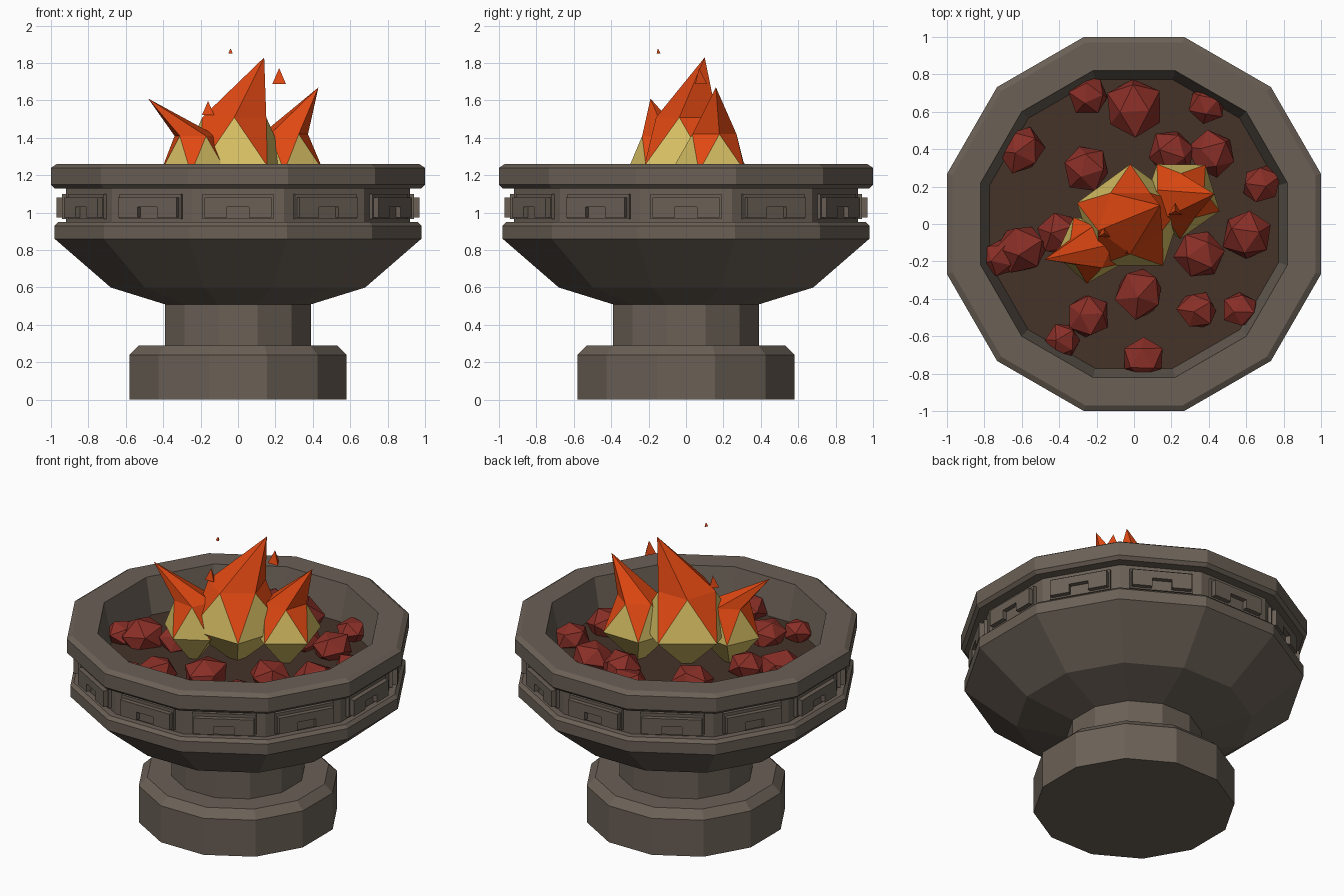
import bpy, bmesh, math, random
from math import sin, cos, tan, radians, pi
from mathutils import Vector, Matrix, Euler

random.seed(4)
SIDES = 12

if "Cube" in bpy.data.objects:
    bpy.data.objects.remove(bpy.data.objects["Cube"], do_unlink=True)


def material(name, r, g, b):
    mat = bpy.data.materials.new(name)
    mat.use_nodes = True
    mat.diffuse_color = (r, g, b, 1)
    shader = mat.node_tree.nodes["Principled BSDF"]
    shader.inputs["Base Color"].default_value = (r, g, b, 1)
    shader.inputs["Roughness"].default_value = 0.9
    return mat


stone = material("warm grey stone", 0.145, 0.117, 0.093)
ash = material("dark brown ash", 0.058, 0.033, 0.022)
coal_red = material("ember red", 0.25, 0.028, 0.02)
orange = material("flame orange", 0.75, 0.065, 0.006)
yellow = material("flame yellow", 0.7, 0.54, 0.13)


def finish(bm, name, *mats):
    """Turn a bmesh into a flat shaded object."""
    bmesh.ops.recalc_face_normals(bm, faces=bm.faces)
    mesh = bpy.data.meshes.new(name)
    bm.to_mesh(mesh)
    bm.free()
    for mat in mats:
        mesh.materials.append(mat)
    obj = bpy.data.objects.new(name, mesh)
    bpy.context.collection.objects.link(obj)
    return obj


def ring(bm, radius, z, count, turn=0.0, centre=(0, 0)):
    angles = [turn + 2 * pi * i / count for i in range(count)]
    return [bm.verts.new((centre[0] + radius * cos(a), centre[1] + radius * sin(a), z))
            for a in angles]


def turned(name, profile, mat):
    """Stack of twelve sided rings; profile holds (flat half width, height)."""
    bm = bmesh.new()
    half = pi / SIDES
    rings = [ring(bm, w / cos(half), z, SIDES, half) for w, z in profile]
    for low, high in zip(rings, rings[1:]):
        for i in range(SIDES):
            j = (i + 1) % SIDES
            bm.faces.new((low[i], low[j], high[j], high[i]))
    bm.faces.new(rings[0])
    bm.faces.new(rings[-1])
    return finish(bm, name, mat)


# Stone body
turned("base", [(0.58, 0), (0.58, 0.24), (0.53, 0.29)], stone)
turned("neck", [(0.39, 0.28), (0.39, 0.52)], stone)
turned("bowl", [(0.39, 0.51), (0.68, 0.6), (0.98, 0.86), (0.98, 0.93), (0.96, 0.95),
                (0.92, 0.95), (0.92, 1.13), (0.98, 1.13), (1, 1.15), (1, 1.24),
                (0.97, 1.26), (0.82, 1.26), (0.77, 1.02)], stone)
turned("ash_bed", [(0.76, 1.0), (0.775, 1.03)], ash)


# Carved plates around the band
def plate(bm, outline, inner, outer, turn):
    """Extrude an (across, height) outline outward on one side of the band."""
    verts = [bm.verts.new((inner, x, z)) for x, z in outline]
    face = bm.faces.new(verts)
    grown = bmesh.ops.extrude_face_region(bm, geom=[face])["geom"]
    moved = [v for v in grown if isinstance(v, bmesh.types.BMVert)]
    bmesh.ops.translate(bm, verts=moved, vec=(outer - inner, 0, 0))
    bmesh.ops.rotate(bm, verts=verts + moved, matrix=Matrix.Rotation(turn, 3, "Z"))


back = [(-0.19, 0.965), (0.19, 0.965), (0.19, 1.1), (-0.19, 1.1)]
arch_half = [(0.06, 1.03), (0.06, 0.975), (0.18, 0.975), (0.18, 1.08)]
arch = arch_half + [(-x, z) for x, z in reversed(arch_half)]
bm = bmesh.new()
for side in range(SIDES):
    turn = 2 * pi * side / SIDES
    plate(bm, back, 0.91, 0.94, turn)
    plate(bm, arch, 0.935, 0.97, turn)
finish(bm, "band_plates", stone)

# Glowing coals: x, y, radius
coals = [(-0.24, 0.69, 0.11), (0, 0.62, 0.16), (0.39, 0.64, 0.1), (-0.6, 0.4, 0.13),
         (-0.25, 0.3, 0.13), (0.2, 0.38, 0.13), (0.42, 0.37, 0.13), (0.68, 0.21, 0.11),
         (0.61, -0.06, 0.14), (-0.6, -0.13, 0.14), (-0.72, -0.18, 0.1), (-0.4, -0.05, 0.12),
         (0.35, -0.16, 0.13), (0.03, -0.37, 0.14), (-0.25, -0.49, 0.12), (0.34, -0.46, 0.11),
         (0.57, -0.46, 0.1), (-0.38, -0.62, 0.1), (0.05, -0.72, 0.12)]
bm = bmesh.new()
for x, y, radius in coals:
    lump = bmesh.ops.create_icosphere(bm, subdivisions=1, radius=radius)["verts"]
    spin = Euler([random.uniform(0, pi) for axis in range(3)]).to_matrix()
    for v in lump:
        v.co = spin @ v.co * random.uniform(0.9, 1.1)
        v.co.z *= 0.8
        v.co += Vector((x, y, 1.07))
finish(bm, "coals", coal_red)


# Flames: yellow body with a drawn out orange tip
def flame(name, centre, tip, upper, lower, turn):
    """upper and lower are (radius, height) of the two five point rings."""
    bm = bmesh.new()
    top = bm.verts.new(tip)
    bottom = bm.verts.new((*centre, 0.98))
    up = ring(bm, *upper, 5, turn, centre)
    low = ring(bm, *lower, 5, turn + pi / 5, centre)
    for i in range(5):
        j = (i + 1) % 5
        hot = [bm.faces.new((top, up[i], up[j])), bm.faces.new((up[i], low[i], up[j]))]
        bm.faces.new((up[j], low[i], low[j]))
        bm.faces.new((bottom, low[j], low[i]))
        for face in hot:
            face.material_index = 1
    finish(bm, name, yellow, orange)


front = radians(-90)
flame("middle_flame", (-0.02, 0.02), (0.14, 0.1, 1.83), (0.18, 1.51), (0.3, 1.25), front)
flame("right_flame", (-0.23, -0.13), (-0.48, -0.19, 1.61), (0.12, 1.41), (0.19, 1.21), 0.2)
flame("left_flame", (0.25, 0.14), (0.43, 0.16, 1.67), (0.13, 1.42), (0.22, 1.22), 0.3)


# Flying sparks
def spark(name, x, y, z, size):
    bm = bmesh.new()
    bmesh.ops.create_cone(bm, cap_ends=True, segments=3, radius1=size / 2, radius2=0,
                          depth=size, matrix=Matrix.Translation((x, y, z)))
    finish(bm, name, orange)


spark("spark_large", 0.22, 0.07, 1.73, 0.085)
spark("spark_low", -0.16, -0.05, 1.56, 0.075)
spark("spark_small", -0.04, -0.15, 1.865, 0.027)
